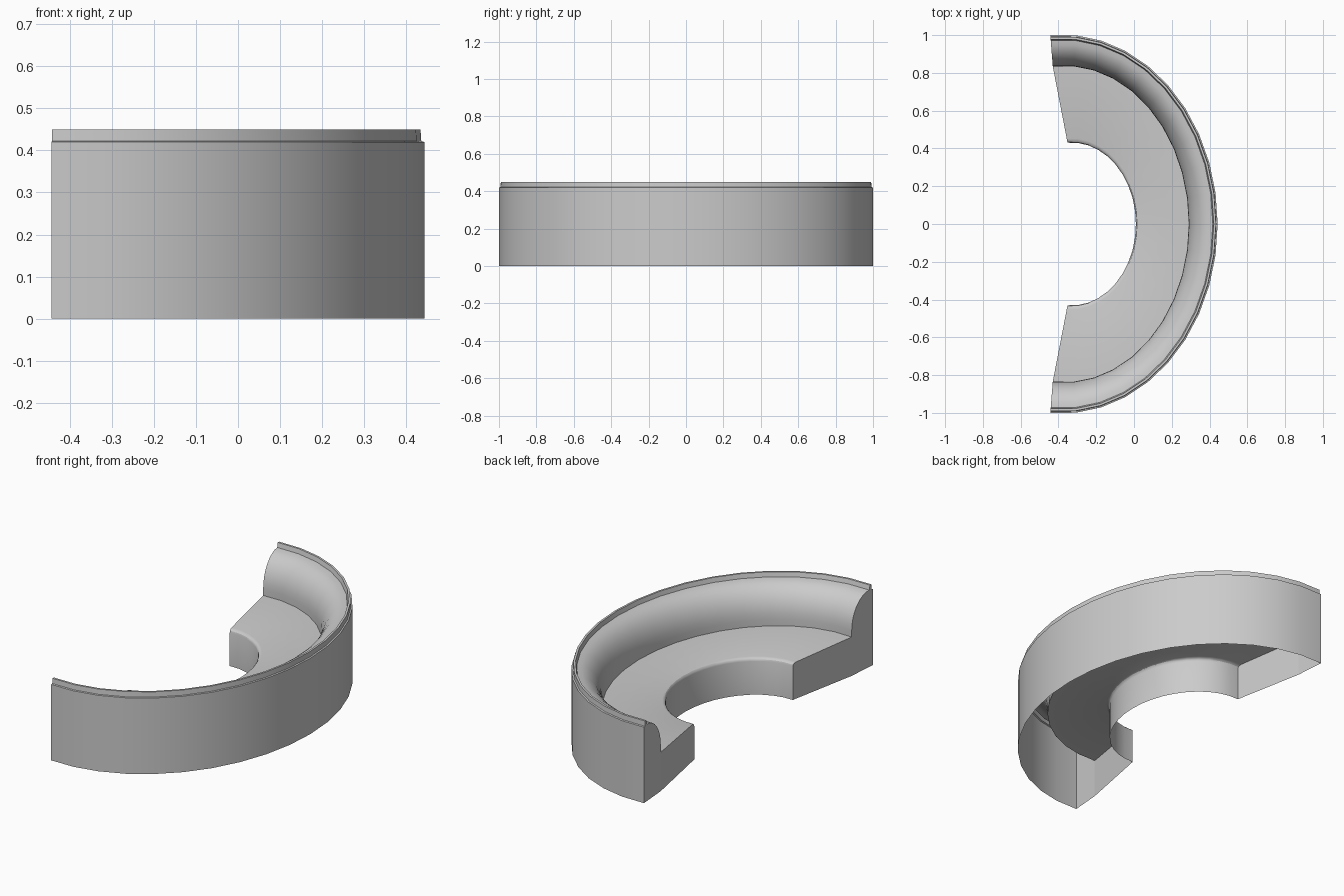
import bpy, bmesh, math

if "Cube" in bpy.data.objects:
    bpy.data.objects.remove(bpy.data.objects["Cube"])

SEGMENTS = 20
# Plan guide by half-depth r: arc centre x, apex x, end x
GUIDE = [(0.43, -0.33, 0.01, -0.352),
         (0.835, -0.37, 0.29, -0.430),
         (1.0, -0.38, 0.443, -0.443)]


def plan(r, t):
    """Point on the elliptical arc of half-depth r, t from -1 to 1."""
    a, b = (GUIDE[0], GUIDE[1]) if r < GUIDE[1][0] else (GUIDE[1], GUIDE[2])
    f = (r - a[0]) / (b[0] - a[0])
    cx, apex, end = [a[i] + f * (b[i] - a[i]) for i in (1, 2, 3)]
    rx = apex - cx
    ang = math.acos((end - cx) / rx) * t
    return cx + rx * math.cos(ang), r * 1.003 * math.sin(ang)


def finish(name, bm, smooth=True):
    mesh = bpy.data.meshes.new(name)
    bm.to_mesh(mesh)
    bm.free()
    ob = bpy.data.objects.new(name, mesh)
    bpy.context.collection.objects.link(ob)
    if smooth:
        bpy.ops.object.select_all(action='DESELECT')
        ob.select_set(True)
        bpy.context.view_layer.objects.active = ob
        bpy.ops.object.shade_smooth_by_angle(angle=math.radians(30))
    return ob


def sweep(name, profile):
    """Sweep a profile of (r, z), listed from outside over the top inwards."""
    bm = bmesh.new()
    rows = [[bm.verts.new((*plan(r, -1 + 2 * i / SEGMENTS), z)) for r, z in profile]
            for i in range(SEGMENTS + 1)]
    for p, q in zip(rows, rows[1:]):
        for k in range(len(profile) - 1):
            bm.faces.new((p[k], q[k], q[k + 1], p[k + 1]))
    return finish(name, bm)


def end_panel(name, profile, t):
    bm = bmesh.new()
    vs = [bm.verts.new((*plan(r, t), z)) for r, z in profile]
    f = bm.faces.new(vs)
    f.normal_update()
    if f.normal.x > 0:
        f.normal_flip()
    return finish(name, bm, False)


# Cross-section pieces
wall = [(1.0, 0.0), (1.0, 0.42), (0.992, 0.422), (0.99, 0.45), (0.978, 0.45), (0.972, 0.425)]
n = 8
cushion = [(0.835 + 0.137 * (1 - math.cos(math.pi / 2 * k / n)),
            0.25 + 0.175 * math.sin(math.pi / 2 * k / n)) for k in range(n, -1, -1)]
cushion.append((0.835, 0.215))
seat = [(0.835, 0.215), (0.452, 0.203), (0.44, 0.2), (0.433, 0.194), (0.43, 0.185), (0.43, 0.0)]

# Open-bottomed curved body
sweep("outer_wall", wall)
sweep("back_cushion", cushion)
sweep("seat", seat)

# Closed ends, split where the seat meets the backrest
for side, t in (("left", -1), ("right", 1)):
    end_panel("back_end_" + side, wall + cushion[1:] + [(0.835, 0.0)], t)
    end_panel("seat_end_" + side, seat + [(0.835, 0.0)], t)
